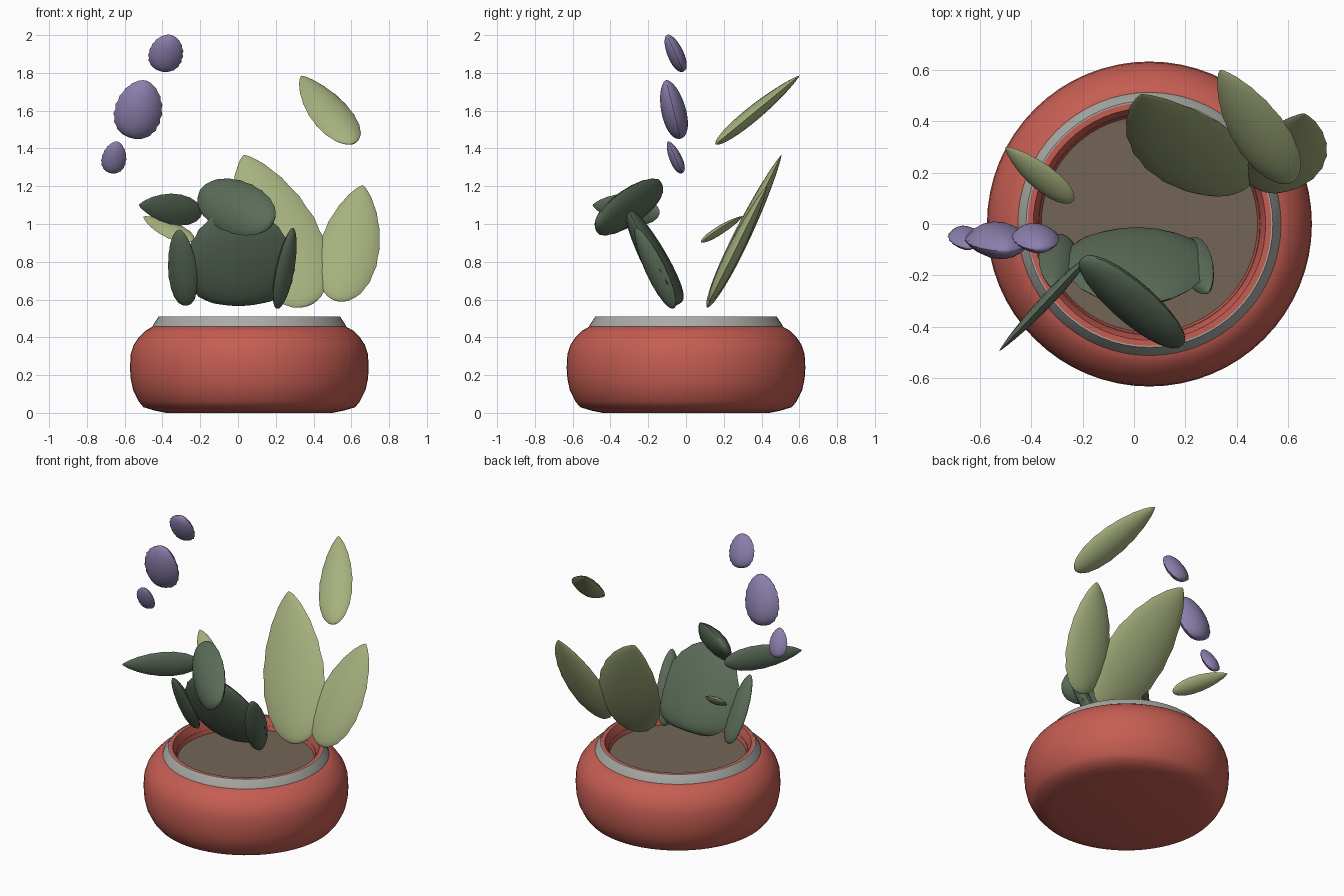
import bpy, bmesh, math
from mathutils import Vector

if "Cube" in bpy.data.objects:
    bpy.data.objects.remove(bpy.data.objects["Cube"])


def material(name, rgb):
    m = bpy.data.materials.new(name)
    m.diffuse_color = (*rgb, 1)
    m.use_nodes = True
    m.node_tree.nodes["Principled BSDF"].inputs["Base Color"].default_value = m.diffuse_color
    return m


RED = material("terracotta_red", (0.56, 0.11, 0.085))
GREY = material("rim_grey", (0.40, 0.40, 0.38))
SOIL = material("soil_brown", (0.17, 0.13, 0.09))
LIGHT = material("light_green", (0.38, 0.44, 0.21))
DARK = material("dark_green", (0.105, 0.15, 0.10))
PURPLE = material("petal_purple", (0.26, 0.21, 0.41))


def finish(bm, name, mat, angle):
    bmesh.ops.recalc_face_normals(bm, faces=bm.faces)
    me = bpy.data.meshes.new(name)
    bm.to_mesh(me)
    bm.free()
    me.materials.append(mat)
    ob = bpy.data.objects.new(name, me)
    bpy.context.collection.objects.link(ob)
    bpy.ops.object.select_all(action='DESELECT')
    ob.select_set(True)
    bpy.context.view_layer.objects.active = ob
    bpy.ops.object.shade_smooth_by_angle(angle=math.radians(angle))
    return ob


def bridge(bm, rings):
    for a, b in zip(rings, rings[1:]):
        n = len(a)
        for i in range(n):
            bm.faces.new((a[i], a[(i + 1) % n], b[(i + 1) % n], b[i]))


def lathe(name, profile, mat, cap_start=False, cap_end=False, n=64):
    bm = bmesh.new()
    rings = [[bm.verts.new((0.06 + r * math.cos(2 * math.pi * i / n),
                            r * math.sin(2 * math.pi * i / n), z)) for i in range(n)]
             for r, z in profile]
    bridge(bm, rings)
    if cap_start:
        bm.faces.new(rings[0])
    if cap_end:
        bm.faces.new(rings[-1])
    ob = finish(bm, name, mat, 35)
    # open bands: make sure the outside faces outwards
    return ob


def leaf(name, base, tip, width, thick, normal, mat, a=0.5, b=0.75, wobble=0.015):
    """Lens-section leaf from base to tip; a and b round off the two ends."""
    base, tip = Vector(base), Vector(tip)
    u = tip - base
    side = u.cross(Vector(normal)).normalized()
    nor = side.cross(u).normalized()
    peak = a / (a + b)
    top = peak ** a * (1 - peak) ** b
    bm = bmesh.new()
    rows, n, rings = 20, 16, []
    for k in range(1, rows):
        t = (1 - math.cos(math.pi * k / rows)) / 2
        s = t ** a * (1 - t) ** b / top
        ring = []
        for i in range(n):
            th = 2 * math.pi * i / n
            x, y = math.cos(th), math.sin(th)
            edge = 1 + wobble * (-1) ** k * abs(x) ** 4
            p = base + u * t + side * (x * s * edge * width / 2)
            p += nor * (y * abs(y) ** 0.6 * s * thick / 2)
            ring.append(bm.verts.new(p))
        rings.append(ring)
    bridge(bm, rings)
    for ring, end in ((rings[0], base), (rings[-1], tip)):
        v = bm.verts.new(end)
        for i in range(n):
            bm.faces.new((v, ring[i], ring[(i + 1) % n]))
    return finish(bm, name, mat, 40)


# Pot body, grey sloped rim, red inner lip and soil
lathe("pot_body", [(0.44, 0.0), (0.50, 0.012), (0.56, 0.03), (0.585, 0.06), (0.615, 0.12),
                   (0.628, 0.18), (0.632, 0.24), (0.628, 0.31), (0.612, 0.36),
                   (0.585, 0.40), (0.55, 0.435), (0.51, 0.458), (0.43, 0.458)],
      RED, cap_start=True)
lathe("pot_rim", [(0.495, 0.455), (0.512, 0.458), (0.508, 0.468), (0.48, 0.51), (0.474, 0.51),
                  (0.474, 0.455), (0.495, 0.455)], GREY)
lathe("pot_inner_lip", [(0.475, 0.457), (0.475, 0.508), (0.452, 0.508), (0.42, 0.43),
                        (0.42, 0.415), (0.475, 0.457)], RED)
lathe("soil", [(0.42, 0.41), (0.422, 0.432)], SOIL, True, True)

# Light green leaves, at the back right plus one small one on the left
leaf("light_leaf_large", (0.37, 0.115, 0.565), (0.03, 0.505, 1.365), 0.44, 0.09,
     (0, -0.9, 0.44), LIGHT)
leaf("light_leaf_right", (0.53, 0.125, 0.59), (0.66, 0.43, 1.205), 0.32, 0.08,
     (0, -0.9, 0.44), LIGHT)
leaf("light_leaf_upper", (0.61, 0.16, 1.425), (0.335, 0.6, 1.785), 0.22, 0.08,
     (0, -0.64, 0.77), LIGHT)
leaf("light_leaf_small", (-0.24, 0.085, 0.91), (-0.50, 0.30, 1.04), 0.12, 0.045,
     (-0.1, -0.6, 0.78), LIGHT)

# Dark green leaves at the front
leaf("dark_leaf_large", (0.02, -0.04, 0.575), (0.0, -0.31, 1.08), 0.57, 0.14,
     (0, -0.88, -0.47), DARK, 0.3, 0.48)
leaf("dark_leaf_left", (-0.28, -0.05, 0.57), (-0.31, -0.25, 0.97), 0.16, 0.08,
     (-0.3, -0.85, -0.4), DARK, 0.4, 0.55)
leaf("dark_leaf_right", (0.21, -0.065, 0.552), (0.29, -0.265, 0.98), 0.14, 0.08,
     (0.75, -0.6, -0.4), DARK, 0.5, 0.6)
leaf("dark_leaf_top", (-0.195, -0.13, 1.18), (0.18, -0.475, 1.0), 0.29, 0.12,
     (-0.45, -0.75, 0.47), DARK, 0.45, 0.45)
leaf("dark_leaf_side", (-0.19, -0.14, 1.06), (-0.525, -0.495, 1.10), 0.165, 0.05,
     (0.72, -0.69, 0), DARK, 0.55, 0.8)

# Purple petals floating in an arc at the upper left
leaf("petal_top", (-0.405, -0.015, 1.81), (-0.355, -0.10, 2.0), 0.18, 0.085,
     (0, -0.91, -0.41), PURPLE, 0.4, 0.5, 0.03)
leaf("petal_middle", (-0.56, -0.03, 1.455), (-0.49, -0.105, 1.76), 0.25, 0.13,
     (0, -0.97, -0.24), PURPLE, 0.42, 0.55, 0.03)
leaf("petal_low", (-0.67, -0.02, 1.27), (-0.64, -0.095, 1.437), 0.13, 0.065,
     (0, -0.91, -0.41), PURPLE, 0.42, 0.6, 0.03)
